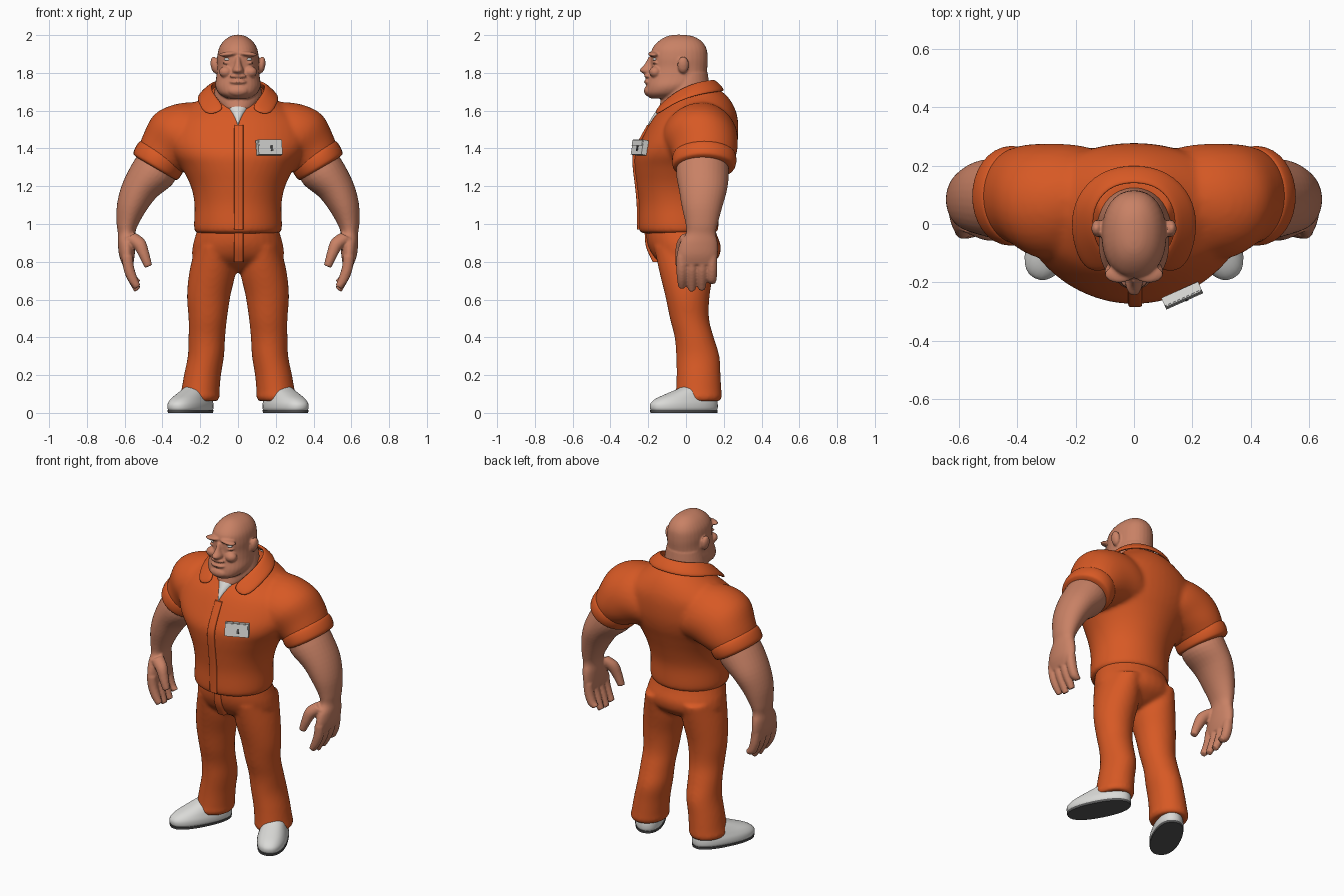
import bpy, bmesh
from math import cos, sin, pi, radians
from mathutils import Matrix, Vector

default_cube = bpy.data.objects.get("Cube")
if default_cube:
    bpy.data.objects.remove(default_cube, do_unlink=True)


def material(name, colour):
    mat = bpy.data.materials.new(name)
    mat.use_nodes = True
    mat.diffuse_color = (*colour, 1)
    mat.node_tree.nodes["Principled BSDF"].inputs["Base Color"].default_value = (*colour, 1)
    return mat


orange = material("orange cloth", (.68, .1, .018))
skin = material("skin", (.58, .22, .13))
pale = material("pale grey", (.7, .7, .68))
dark = material("dark sole", (.09, .09, .09))


def spline(a, b, c, d, t):
    """Smooth interpolation between b and c."""
    return b + .5 * t * (c - a + t * (2*a - 5*b + 4*c - d + t * (3*(b - c) + d - a)))


def loft(bm, rows, side=1, power=2, count=32, steps=4, move=None):
    """Skin rings of (x, z, half width, front y, back y, tilt in degrees)."""
    rows = [tuple(row) + (0,) * (6 - len(row)) for row in rows]
    last = len(rows) - 1
    dense = []
    for i in range(last):
        near = [rows[max(0, min(last, i + k))] for k in (-1, 0, 1, 2)]
        for step in range(steps):
            dense.append([spline(*four, step / steps) for four in zip(*near)])
    dense.append(rows[last])
    rings = []
    for x, z, width, front, back, tilt in dense:
        tilt, ring = radians(tilt), []
        for k in range(count):
            c, s = cos(2*pi*k/count), sin(2*pi*k/count)
            a = width * abs(c)**(2/power) * (1 if c > 0 else -1)
            b = (back - front) / 2 * abs(s)**(2/power) * (1 if s > 0 else -1)
            point = Vector((x + a*cos(tilt), (front + back)/2 + b, z + a*sin(tilt)))
            if move:
                point = move @ point
            ring.append(bm.verts.new((point.x * side, point.y, point.z)))
        rings.append(ring)
    for low, high in zip(rings, rings[1:]):
        for k in range(count):
            j = (k + 1) % count
            bm.faces.new((low[k], low[j], high[j], high[k]))
    bm.faces.new(rings[0][::-1])
    bm.faces.new(rings[-1])


def blob(bm, centre, size, tilt=0):
    """An ellipsoid, leaning sideways by tilt."""
    place = (Matrix.Translation(centre) @ Matrix.Rotation(radians(tilt), 4, 'Y')
             @ Matrix.Diagonal((*size, 1)))
    bmesh.ops.create_uvsphere(bm, u_segments=20, v_segments=12, radius=1, matrix=place)


def digit(bm, points, side):
    """A finger through points of (x, y, z, radius, tilt)."""
    loft(bm, [(x, z, r, y - r, y + r, t) for x, y, z, r, t in points], side, count=14)


def finish(name, bm, mat, voxel=0, smoothing=4):
    bmesh.ops.recalc_face_normals(bm, faces=bm.faces[:])
    mesh = bpy.data.meshes.new(name)
    bm.to_mesh(mesh)
    bm.free()
    mesh.materials.append(mat)
    obj = bpy.data.objects.new(name, mesh)
    bpy.context.collection.objects.link(obj)
    if voxel:
        remesh = obj.modifiers.new("blend", 'REMESH')
        remesh.mode, remesh.voxel_size, remesh.use_smooth_shade = 'VOXEL', voxel, True
        smooth = obj.modifiers.new("soften", 'SMOOTH')
        smooth.factor, smooth.iterations = .5, smoothing
    else:
        bpy.ops.object.select_all(action='DESELECT')
        obj.select_set(True)
        bpy.context.view_layer.objects.active = obj
        bpy.ops.object.shade_smooth_by_angle(angle=radians(50))
    return obj


# Shirt body with sleeves
bm = bmesh.new()
loft(bm, [(0, .95, .2, -.22, .14), (0, .97, .232, -.25, .17), (0, 1.1, .23, -.25, .175),
          (0, 1.2, .25, -.26, .2), (0, 1.3, .3, -.272, .235), (0, 1.37, .35, -.27, .26),
          (0, 1.45, .38, -.235, .275), (0, 1.55, .35, -.18, .275),
          (0, 1.62, .26, -.12, .255), (0, 1.68, .17, -.07, .215),
          (0, 1.73, .12, -.02, .15)], count=48)
for side in (1, -1):
    loft(bm, [(.1, 1.49, .18, -.06, .24, 60), (.2, 1.47, .21, -.12, .27, 52),
              (.3, 1.44, .2, -.12, .275, 45), (.37, 1.385, .16, -.08, .27, 36),
              (.42, 1.33, .128, -.06, .25, 31)], side)
finish("shirt", bm, orange, .012, 8)

# Rolled sleeve cuffs
for side, label in ((1, "left"), (-1, "right")):
    bm = bmesh.new()
    loft(bm, [(.395, 1.375, .122, -.05, .245, 31), (.402, 1.365, .138, -.068, .262, 31),
              (.42, 1.335, .142, -.074, .267, 31), (.437, 1.305, .136, -.068, .258, 31),
              (.442, 1.296, .115, -.045, .235, 31)], side)
    finish(label + "_cuff", bm, orange)

# Trousers
bm = bmesh.new()
loft(bm, [(0, .99, .21, -.21, .15), (0, .94, .225, -.212, .165), (0, .88, .24, -.2, .185),
          (0, .82, .235, -.165, .17), (0, .77, .14, -.1, .11), (0, .745, .06, -.04, .05)])
for side in (1, -1):
    loft(bm, [(.125, .88, .1, -.17, .175), (.135, .75, .122, -.142, .148),
              (.155, .62, .115, -.11, .125), (.16, .5, .102, -.085, .122),
              (.165, .4, .097, -.06, .147), (.17, .3, .096, -.052, .177),
              (.188, .2, .098, -.05, .183), (.2, .11, .102, -.054, .188),
              (.203, .085, .106, -.058, .19), (.205, .062, .095, -.045, .18)], side)
finish("trousers", bm, orange, .011, 6)

# Front placket and fly
bm = bmesh.new()
for path in (((-.198, 1.525), (-.24, 1.45), (-.274, 1.37), (-.275, 1.3), (-.263, 1.2),
              (-.254, 1.1), (-.252, .97)), ((-.212, .96), (-.205, .88), (-.17, .8))):
    loft(bm, [(.004, z, .024, y - .007, y + .03) for y, z in path], power=5)
finish("placket", bm, orange)

# Folded collar
inner = [(0, .145, 1.765), (.09, .125, 1.763), (.14, .05, 1.752), (.138, -.04, 1.71),
         (.105, -.1, 1.665), (.055, -.158, 1.605)]
outer = [(0, .208, 1.705), (.12, .185, 1.7), (.2, .1, 1.69), (.22, .01, 1.668),
         (.21, -.08, 1.63), (.168, -.172, 1.565)]


def full(half):
    return [(-x, y, z) for x, y, z in half[:0:-1]] + half


bm = bmesh.new()
rows = [[bm.verts.new(p) for p in full(edge)] for edge in (inner, outer)]
for i in range(len(rows[0]) - 1):
    bm.faces.new((rows[0][i], rows[1][i], rows[1][i+1], rows[0][i+1]))
collar = finish("collar", bm, orange)
solid = collar.modifiers.new("thickness", 'SOLIDIFY')
solid.thickness, solid.offset = .024, 0
collar.modifiers.new("round", 'SUBSURF').levels = 2
collar.modifiers["round"].render_levels = 2

# Undershirt showing in the neck opening
bm = bmesh.new()
loft(bm, [(0, 1.63, .075, -.135, 0), (0, 1.6, .055, -.158, 0), (0, 1.56, .028, -.183, -.05),
          (0, 1.525, .005, -.202, -.1)])
finish("undershirt", bm, pale)

# Head and neck with face features
bm = bmesh.new()
loft(bm, [(0, 1.665, .06, -.19, -.03), (0, 1.69, .1, -.212, .02), (0, 1.73, .12, -.21, .07),
          (0, 1.78, .115, -.198, .105), (0, 1.83, .11, -.188, .113),
          (0, 1.88, .11, -.187, .115), (0, 1.93, .101, -.178, .108),
          (0, 1.97, .075, -.142, .08), (0, 1.994, .04, -.1, .035),
          (0, 2.002, .008, -.06, -.02)], power=2.2)
loft(bm, [(0, 1.61, .085, -.145, .05), (0, 1.66, .125, -.132, .125),
          (0, 1.72, .122, -.12, .125), (0, 1.8, .105, -.09, .115)])
loft(bm, [(0, 1.885, .014, -.198, -.15), (0, 1.845, .019, -.22, -.15),
          (0, 1.815, .03, -.246, -.15), (0, 1.8, .027, -.232, -.15),
          (0, 1.792, .012, -.21, -.15)], count=16)
blob(bm, (0, -.195, 1.705), (.055, .028, .03))
blob(bm, (0, -.203, 1.752), (.045, .02, .012))
blob(bm, (0, -.2, 1.783), (.045, .022, .012))
for side in (1, -1):
    blob(bm, (side*.05, -.172, 1.9), (.052, .03, .013), side*6)
    blob(bm, (side*.065, -.163, 1.805), (.036, .032, .03))
    blob(bm, (side*.124, -.015, 1.842), (.021, .03, .045), side*8)
    blob(bm, (side*.055, -.165, 1.853), (.03, .014, .007))
finish("head", bm, skin, .006, 3)

# Eyes
for side, label in ((1, "left"), (-1, "right")):
    bm = bmesh.new()
    blob(bm, (side*.052, -.164, 1.872), (.022, .012, .009))
    finish(label + "_eye", bm, pale)

# Arms with hands, fingers and thumb
for side, label in ((1, "left"), (-1, "right")):
    bm = bmesh.new()
    loft(bm, [(.4, 1.36, .11, -.04, .22, 31), (.45, 1.27, .12, -.052, .227, 28),
              (.52, 1.18, .098, -.037, .217, 22), (.562, 1.09, .08, -.022, .192, 12),
              (.586, 1, .057, -.002, .168, 5), (.59, .95, .046, 0, .158),
              (.59, .9, .046, -.032, .168), (.588, .84, .042, -.048, .168, -5),
              (.582, .79, .03, -.046, .162, -12)], side)
    for i in range(4):
        y, tip = -.022 + .053*i, (.665, .65, .655, .69)[i]
        digit(bm, [(.586, y, .83, .029, 0), (.578, y, .765, .029, -15),
                   (.558, y, .71, .026, -30), (.532, y, tip, .019, -35)], side)
    digit(bm, [(.575, .01, .935, .038, -30), (.523, -.015, .895, .036, -35),
               (.498, -.028, .84, .029, -20), (.474, -.035, .775, .021, -20)], side)
    finish(label + "_arm", bm, skin, .007, 3)

# Shoes with dark soles, toes turned out
turn = Matrix.Translation((.25, -.008, 0)) @ Matrix.Rotation(radians(27), 4, 'Z')
for side, label in ((1, "left"), (-1, "right")):
    bm = bmesh.new()
    loft(bm, [(0, .012, .08, -.19, .185), (0, .025, .086, -.198, .19),
              (0, .05, .085, -.195, .19), (0, .075, .077, -.165, .185),
              (0, .1, .068, -.105, .18), (0, .125, .058, -.04, .165),
              (0, .14, .045, -.01, .14)], side, power=2.3, move=turn)
    finish(label + "_shoe", bm, pale)
    bm = bmesh.new()
    loft(bm, [(0, 0, .084, -.195, .188), (0, .014, .086, -.198, .19)],
         side, power=2.3, steps=1, move=turn)
    finish(label + "_sole", bm, dark)

# Chest badge with a small clip
pose = (Matrix.Translation((.165, -.245, 1.405)) @ Matrix.Rotation(radians(24), 4, 'Z')
        @ Matrix.Rotation(radians(-10), 4, 'X'))
for name, centre, size, mat in (("badge", (0, 0, 0), (.138, .03, .08), pale),
                                ("badge_flap", (0, -.015, .022), (.13, .009, .03), pale),
                                ("badge_clip", (.008, -.016, -.006), (.012, .008, .03), dark)):
    bm = bmesh.new()
    bmesh.ops.create_cube(bm, size=1, matrix=pose @ Matrix.Translation(centre)
                          @ Matrix.Diagonal((*size, 1)))
    finish(name, bm, mat)
